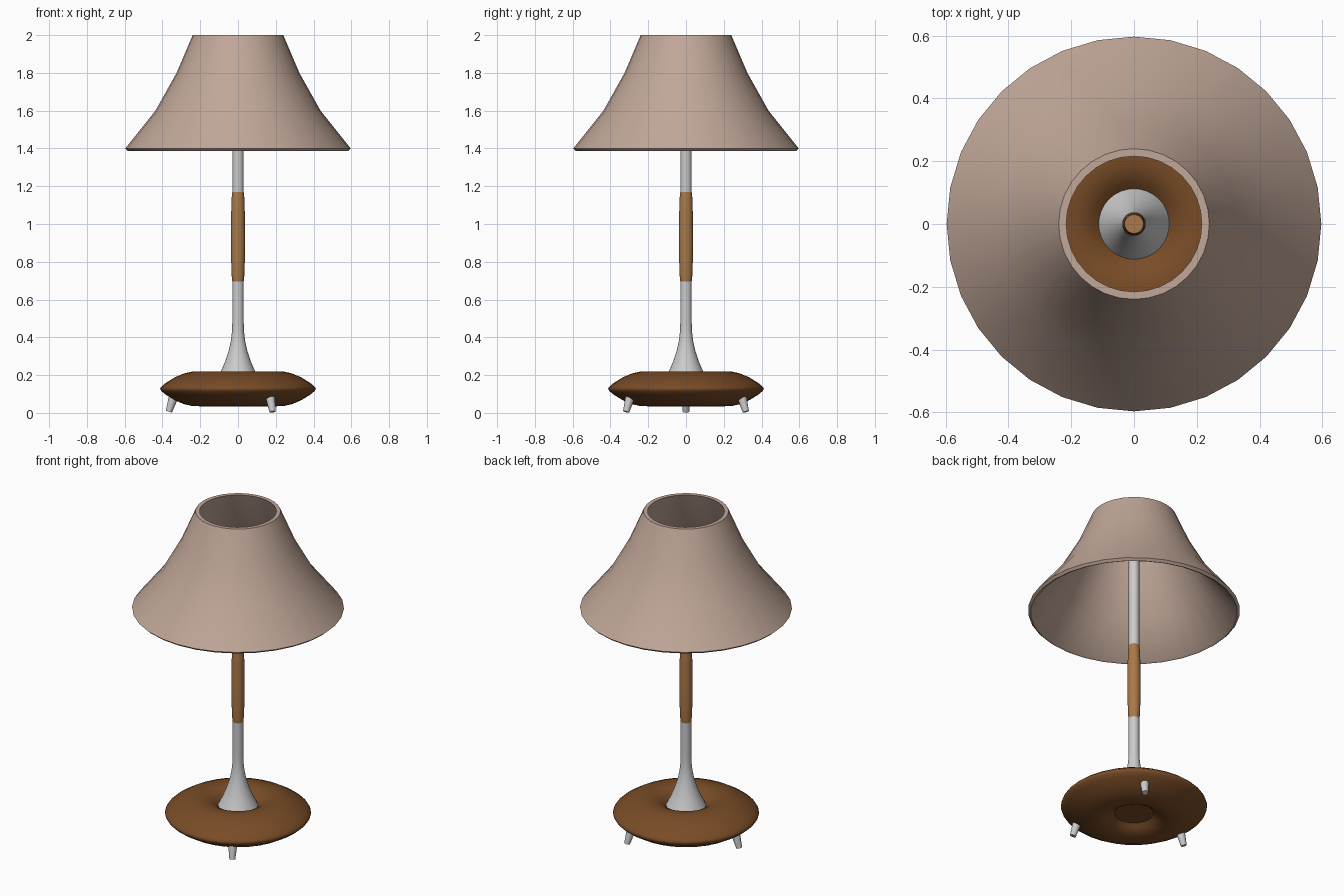
import bpy, bmesh, math
from mathutils import Vector

if "Cube" in bpy.data.objects:
    bpy.data.objects.remove(bpy.data.objects["Cube"])


def material(name, rgb):
    m = bpy.data.materials.new(name)
    m.diffuse_color = (*rgb, 1)
    m.use_nodes = True
    m.node_tree.nodes["Principled BSDF"].inputs["Base Color"].default_value = m.diffuse_color
    return m


def finish(name, bm, mat=None, angle=35):
    bmesh.ops.remove_doubles(bm, verts=bm.verts, dist=1e-5)
    bm.normal_update()
    me = bpy.data.meshes.new(name)
    bm.to_mesh(me)
    bm.free()
    ob = bpy.data.objects.new(name, me)
    bpy.context.collection.objects.link(ob)
    if mat:
        me.materials.append(mat)
    bpy.ops.object.select_all(action='DESELECT')
    ob.select_set(True)
    bpy.context.view_layer.objects.active = ob
    bpy.ops.object.shade_smooth_by_angle(angle=math.radians(angle))
    return ob


def lathe(name, profile, mat=None, sides=32, closed=False, angle=35):
    """Revolve (radius, z) points, listed bottom to top on the outside."""
    bm = bmesh.new()
    rings = [[bm.verts.new((r * math.cos(2 * math.pi * i / sides),
                            r * math.sin(2 * math.pi * i / sides), z))
              for i in range(sides)] for r, z in profile]
    pairs = list(zip(rings, rings[1:]))
    if closed:
        pairs.append((rings[-1], rings[0]))
    for a, b in pairs:
        for i in range(sides):
            j = (i + 1) % sides
            bm.faces.new((a[i], a[j], b[j], b[i]))
    return finish(name, bm, mat, angle)


walnut = material("walnut", (0.19, 0.072, 0.02))
oak = material("oak", (0.40, 0.19, 0.065))
fabric = material("fabric", (0.53, 0.385, 0.315))
steel = material("steel", (0.51, 0.51, 0.51))

# Cushion-shaped base, dished around the centre on both faces
upper = [(0.412, 0.1275), (0.406, 0.139), (0.385, 0.157), (0.335, 0.188), (0.285, 0.209),
         (0.24, 0.219), (0.20, 0.22), (0.165, 0.212), (0.135, 0.196), (0.11, 0.174), (0, 0.174)]
lower = [(r, 0.255 - z) for r, z in reversed(upper[1:])]
lathe("base", lower + upper, walnut, angle=62)
base = bpy.data.objects["base"].data
# Crisp edge around the flat centre discs
for e in base.edges:
    if all(abs(base.vertices[v].co.xy.length - 0.11) < 0.002 for v in e.vertices):
        e.use_edge_sharp = True

# Flared lower stem
lathe("lower_stem", [(0.113, 0.175), (0.088, 0.225), (0.067, 0.275), (0.049, 0.33),
                     (0.037, 0.385), (0.031, 0.44), (0.03, 0.50), (0.03, 0.70)], steel)

# Wooden grip
lathe("grip", [(0, 0.695), (0.03, 0.695), (0.033, 0.72), (0.036, 0.80), (0.0375, 0.93),
               (0.036, 1.06), (0.033, 1.145), (0.03, 1.17), (0, 1.17)], oak)

# Open tube inside the shade
lathe("upper_stem", [(0.03, 1.165), (0.03, 1.78)], steel)

# Hollow shade
lathe("shade", [(0.57, 1.393), (0.583, 1.387), (0.597, 1.40), (0.437, 1.60), (0.325, 1.80),
                (0.24, 2.0), (0.216, 2.0), (0.303, 1.79), (0.413, 1.59)],
      fabric, closed=True, angle=30)

# Three splayed tapered feet
for k, name in enumerate(("left_foot", "front_right_foot", "back_right_foot")):
    a = math.pi + k * 2 * math.pi / 3
    out = Vector((math.cos(a), math.sin(a), 0))
    low = out * 0.366 + Vector((0, 0, 0.006))
    high = out * 0.333 + Vector((0, 0, 0.11))
    axis = high - low
    bm = bmesh.new()
    bmesh.ops.create_cone(bm, cap_ends=True, segments=16, radius1=0.017,
                          radius2=0.028, depth=axis.length)
    rot = axis.to_track_quat('Z', 'Y').to_matrix()
    bmesh.ops.rotate(bm, verts=bm.verts, matrix=rot)
    bmesh.ops.translate(bm, verts=bm.verts, vec=(low + high) / 2)
    finish(name, bm, steel)
